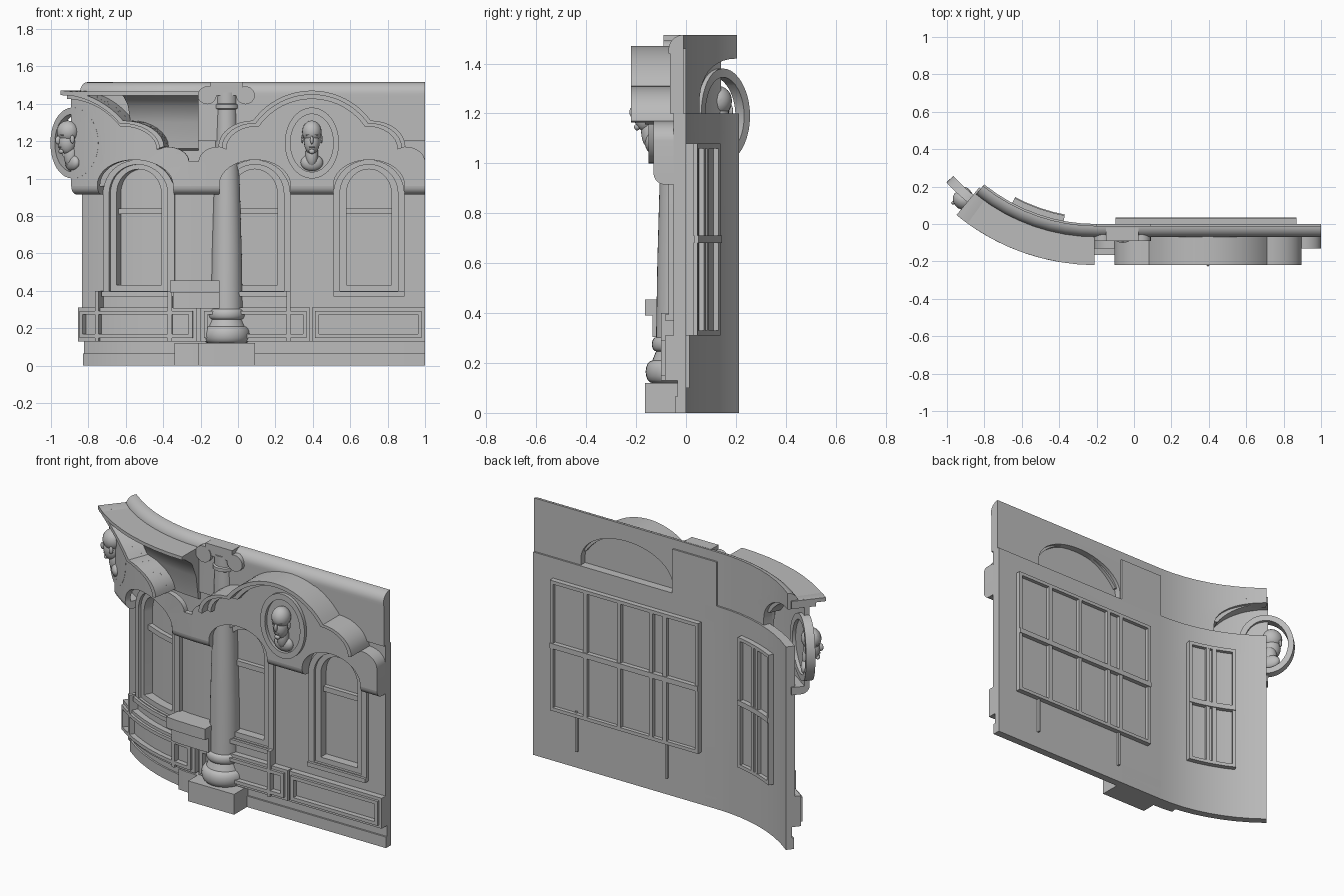
import bpy, bmesh
from math import sin, cos, pi, radians
from mathutils import Vector, Matrix

if "Cube" in bpy.data.objects:
    bpy.data.objects.remove(bpy.data.objects["Cube"])

stone = bpy.data.materials.new("grey_stone")
stone.use_nodes = True
GREY = (0.5, 0.5, 0.5, 1)
stone.diffuse_color = GREY
stone.node_tree.nodes["Principled BSDF"].inputs["Base Color"].default_value = GREY

BEND, RADIUS, END = -0.2, 0.96, -0.85   # where the wall starts curving, and its far end
BAY, WING = 0.395, -0.86                # centres of the two gables
WINDOWS = (-0.52, 0.09, 0.70)


def warp(p):
    """Bend the flat layout so that the part past BEND curves backwards."""
    if p.x >= BEND:
        return p
    a, r = (BEND - p.x) / RADIUS, RADIUS - p.y
    return Vector((BEND - r * sin(a), RADIUS - r * cos(a), p.z))


def finish(name, bm, angle=35):
    for k in range(11):
        bmesh.ops.bisect_plane(bm, geom=bm.verts[:] + bm.edges[:] + bm.faces[:],
                               plane_co=(BEND - 0.08 * k, 0, 0), plane_no=(1, 0, 0))
    for v in bm.verts:
        v.co = warp(v.co)
    bmesh.ops.recalc_face_normals(bm, faces=bm.faces[:])
    me = bpy.data.meshes.new(name)
    bm.to_mesh(me)
    bm.free()
    me.materials.append(stone)
    ob = bpy.data.objects.new(name, me)
    bpy.context.collection.objects.link(ob)
    bpy.ops.object.select_all(action='DESELECT')
    ob.select_set(True)
    bpy.context.view_layer.objects.active = ob
    bpy.ops.object.shade_smooth_by_angle(angle=radians(angle))


def solid(name, loops, a, b, along_wall=False):
    """Fill loops (the first is the outline, the rest are holes) and extrude from a to b."""
    bm = bmesh.new()
    for loop in loops:
        vs = [bm.verts.new((a, -p, q) if along_wall else (p, -a, q)) for p, q in loop]
        for i, v in enumerate(vs):
            bm.edges.new((vs[i - 1], v))
    normal = Vector((1, 0, 0)) if along_wall else Vector((0, -1, 0))
    bmesh.ops.triangle_fill(bm, edges=bm.edges[:], use_beauty=True, normal=normal)
    new = bmesh.ops.extrude_face_region(bm, geom=bm.faces[:])["geom"]
    bmesh.ops.translate(bm, vec=normal * (b - a),
                        verts=[g for g in new if isinstance(g, bmesh.types.BMVert)])
    finish(name, bm)


def rect(u0, u1, z0, z1):
    return [(u0, z0), (u1, z0), (u1, z1), (u0, z1)]


def box(name, u0, u1, z0, z1, d0, d1):
    solid(name, [rect(u0, u1, z0, z1)], d0, d1)


def arch(c, half, z0, spring, top, n=20):
    """Open round-headed outline from bottom left to bottom right."""
    head = [(c - half * cos(pi * i / n), spring + (top - spring) * sin(pi * i / n))
            for i in range(n + 1)]
    return [(c - half, z0)] + head + [(c + half, z0)]


def oval(c, z, rx, rz, n=40):
    return [(c + rx * cos(2 * pi * i / n), z + rz * sin(2 * pi * i / n)) for i in range(n)]


def scallop(c, inset=0, lobe=True):
    """Right half of the gable outline: main arc, shoulder and optional end lobe."""
    pts = [(0.39 * sin(0.94 * i / 14), 1.08 + 0.39 * cos(0.94 * i / 14)) for i in range(15)]
    steps = [(0.315, 1.17, 0.185, 0.14), (0.5, 1.09, 0.105, 0.08)]
    for x, z, w, h in steps if lobe else steps[:1]:
        pts += [(x + w * sin(pi / 2 * i / 8), z + h * cos(pi / 2 * i / 8)) for i in range(1, 9)]
    out = []
    for x, z in pts:
        v = Vector((x, z - 1.0))
        v *= 1 - inset / v.length
        out.append((c + v.x, 1.0 + v.y))
    return out


def gable(inset=0, lobe=True):
    right = scallop(BAY, inset, lobe)
    return [(2 * BAY - x, z) for x, z in right[:0:-1]] + right


def lathe(name, u, d, profile, n=32):
    """Turned part, cut flat where it meets the back of the wall."""
    bm = bmesh.new()
    rings = [[bm.verts.new((u + r * cos(2 * pi * i / n), -d + r * sin(2 * pi * i / n), z))
              for i in range(n)] for r, z in profile]
    for lo, hi in zip(rings, rings[1:]):
        for i in range(n):
            bm.faces.new((lo[i - 1], lo[i], hi[i], hi[i - 1]))
    bm.faces.new(rings[0])
    bm.faces.new(rings[-1])
    bmesh.ops.bisect_plane(bm, geom=bm.verts[:] + bm.edges[:] + bm.faces[:],
                           plane_co=(0, -0.01, 0), plane_no=(0, 1, 0), clear_outer=True)
    finish(name, bm)


# Walls: lower wall with window openings, upper wall open behind the gables
holes = [arch(c, 0.125, 0.42, 0.93, 1.06) for c in WINDOWS]
solid("lower_wall", [rect(END, 1, 0.13, 1.2)] + holes, 0, 0.05)
half_arch = arch(END, 0.3, 1.2, 1.24, 1.42)[11:]
solid("upper_wall", [half_arch + arch(BAY, 0.3, 1.2, 1.24, 1.42)
                     + [(1, 1.2), (1, 1.455), (END, 1.455)]], 0.01, 0.065)
box("wall_behind_column", -0.2, 0.09, 1.19, 1.46, 0, 0.045)
# Rounded coping that rolls back over the top of the wall
roll = [(0.01 + 0.06 * cos(pi / 2 * i / 8), 1.455 + 0.06 * sin(pi / 2 * i / 8)) for i in range(9)]
solid("rolled_coping", [[(0.01, 1.44), (0.07, 1.44)] + roll], END, 1, True)

# Gables: scalloped front plates, projecting rims and rounded lower edges
notch = [arch(c, 0.19, 0.96, 0.965, 1.1) for c in WINDOWS]
solid("bay_gable_front", [[(-0.21, 0.96)] + notch[1] + notch[2] + [(1, 0.96)] + gable()[::-1]], 0.05, 0.13)
solid("wing_gable_front", [[(WING, 0.96)] + notch[0] + [(-0.21, 0.96), (-0.21, 1.09)]
                           + scallop(WING)[::-1]], 0.1, 0.13)
for step, (inset, depth) in enumerate(((0.022, 0.22), (0.045, 0.165))):
    solid(f"bay_gable_rim_{step + 1}", [gable(0, False) + gable(inset, False)[::-1]], 0.03, depth)
    solid(f"wing_gable_rim_{step + 1}",
          [scallop(WING, 0, False) + scallop(WING, inset, False)[::-1]], 0.03, depth)
bead = [(0.03, 0.96), (0.03, 0.915)]
bead += [(0.085 + 0.045 * sin(pi / 2 * i / 6), 0.96 - 0.045 * cos(pi / 2 * i / 6)) for i in range(7)]
for i, (a, b) in enumerate(((WING, -0.71), (-0.33, -0.1), (0.28, 0.51), (0.89, 1))):
    solid(f"gable_lower_edge_{i + 1}", [bead], a, b, True)
solid("wing_shelf", [[(0.03, 1.14), (0.07, 1.16), (0.09, 1.3), (0.13, 1.39), (0.19, 1.435),
                      (0.22, 1.445), (0.22, 1.465), (0.03, 1.465)]], -0.55, -0.21, True)
box("wing_shelf_end", END, -0.55, 1.445, 1.465, 0.03, 0.22)

# Windows: stepped frames, sills and transoms
for i, c in enumerate(WINDOWS):
    n = f"window_{i + 1}"
    solid(n + "_outer_frame", [arch(c, 0.19, 0.37, 0.92, 1.1), arch(c, 0.155, 0.4, 0.92, 1.075)], 0.03, 0.07)
    solid(n + "_inner_frame", [arch(c, 0.155, 0.4, 0.92, 1.075), arch(c, 0.12, 0.43, 0.92, 1.05)], 0, 0.055)
    box(n + "_sill", c - 0.19, c + 0.19, 0.37, 0.395, 0.03, 0.085)
    box(n + "_transom", c - 0.125, c + 0.125, 0.81, 0.84, 0, 0.03)

# Rear window panels with rails and bars
for n, u0, u1, bars in (("wing", -0.67, -0.377, (-0.54, -0.5)),
                        ("bay", -0.1, 0.87, (0.12, 0.21, 0.42, 0.64))):
    solid(n + "_rear_frame", [rect(u0, u1, 0.31, 1.08), rect(u0 + 0.02, u1 - 0.02, 0.33, 1.06)], -0.03, 0.005)
    box(n + "_rear_panel", u0, u1, 0.31, 1.08, -0.008, 0.004)
    for k, u in enumerate(bars):
        box(f"{n}_rear_bar_{k + 1}", u - 0.012, u + 0.012, 0.33, 1.06, -0.03, -0.005)
    box(n + "_rear_crossbar", u0, u1, 0.68, 0.71, -0.035, -0.005)
for i, u in enumerate((0.12, 0.71)):
    box(f"rear_post_{i + 1}", u - 0.006, u + 0.006, 0.1, 0.34, -0.015, 0)

# Plinth courses and moulded panels along the base
box("plinth_lower", END, 1, 0, 0.065, 0, 0.045)
box("plinth_upper", END, 1, 0.065, 0.13, 0, 0.035)
for i, (a, b) in enumerate(((END, -0.22), (-0.2, 0.385), (0.395, 1))):
    for k, (e, w, d) in enumerate(((0, 0.018, 0.085), (0.018, 0.02, 0.1))):
        solid(f"base_panel_{i + 1}_moulding_{k + 1}",
              [rect(a + e, b - e, 0.13 + e, 0.31 - e),
               rect(a + e + w, b - e - w, 0.13 + e + w, 0.31 - e - w)], 0.03, d)
    box(f"base_panel_{i + 1}_field", a + 0.03, b - 0.03, 0.16, 0.28, 0.03, 0.07)
for i, u in enumerate((-0.73, -0.35, 0.27)):
    box(f"pipe_{i + 1}", u - 0.01, u + 0.01, 0.13, 0.4, 0.04, 0.1)

# Ledge box beside the column
box("ledge_box_top", -0.34, -0.1, 0.39, 0.455, 0.04, 0.165)
box("ledge_box_lower", -0.33, -0.1, 0.305, 0.39, 0.04, 0.135)
box("ledge_foot", -0.33, -0.2, 0, 0.12, 0.03, 0.08)

# Column with base and scrolled capital
box("column_plinth", -0.21, 0.09, 0, 0.12, 0, 0.165)
base = [(0.105, 0.12)]
for z, r, h in ((0.165, 0.1, 0.045), (0.275, 0.085, 0.028)):
    base += [(r + h * 0.6 * cos(t * pi / 8), z + h * sin(t * pi / 8)) for t in range(-4, 5)]
lathe("column_base", -0.06, 0.035, base)
lathe("column_shaft", -0.06, 0.035, [(0.085, 0.3), (0.08, 0.6), (0.07, 0.95), (0.056, 1.37),
                                     (0.066, 1.375), (0.066, 1.395), (0.058, 1.4), (0.058, 1.46)])
for side, u in (("right", -0.165), ("left", 0.04)):
    solid(f"capital_scroll_{side}", [oval(u, 1.445, 0.05, 0.048, 20)], 0.02, 0.09)
box("capital_band", -0.165, 0.04, 1.445, 1.48, 0.02, 0.085)
box("capital_top", -0.15, 0.025, 1.48, 1.515, 0.02, 0.09)

# Medallions: oval ring with a portrait bust made of soft ellipsoids
HEAD = ((0, 0.06, 1.25, 0.052, 0.055, 0.06), (0, 0.064, 1.195, 0.042, 0.046, 0.066),
        (0, 0.112, 1.205, 0.009, 0.015, 0.022), (0, 0.1, 1.232, 0.034, 0.012, 0.008),
        (0, 0.1, 1.168, 0.016, 0.01, 0.006), (0, 0.096, 1.145, 0.017, 0.012, 0.013),
        (-0.051, 0.06, 1.21, 0.007, 0.012, 0.022), (0.051, 0.06, 1.21, 0.007, 0.012, 0.022),
        (0, 0.045, 1.13, 0.034, 0.035, 0.07), (0, 0.035, 1.085, 0.06, 0.03, 0.045))
for n, c, d, turn in (("bay", BAY, 0.1, 0), ("wing", END, 0.08, -0.5)):
    solid(n + "_medallion_ring", [oval(c, 1.19, 0.145, 0.19), oval(c, 1.19, 0.115, 0.155)], d, d + 0.05)
    bm = bmesh.new()
    spin = Matrix.Translation((c, -d, 0)) @ Matrix.Rotation(turn, 4, 'Z')
    for x, y, z, a, b, h in HEAD:
        m = spin @ Matrix.Translation((x, -y, z)) @ Matrix.Diagonal((a, b, h, 1))
        bmesh.ops.create_uvsphere(bm, u_segments=20, v_segments=12, radius=1, matrix=m)
    finish(n + "_portrait_bust", bm, 60)
